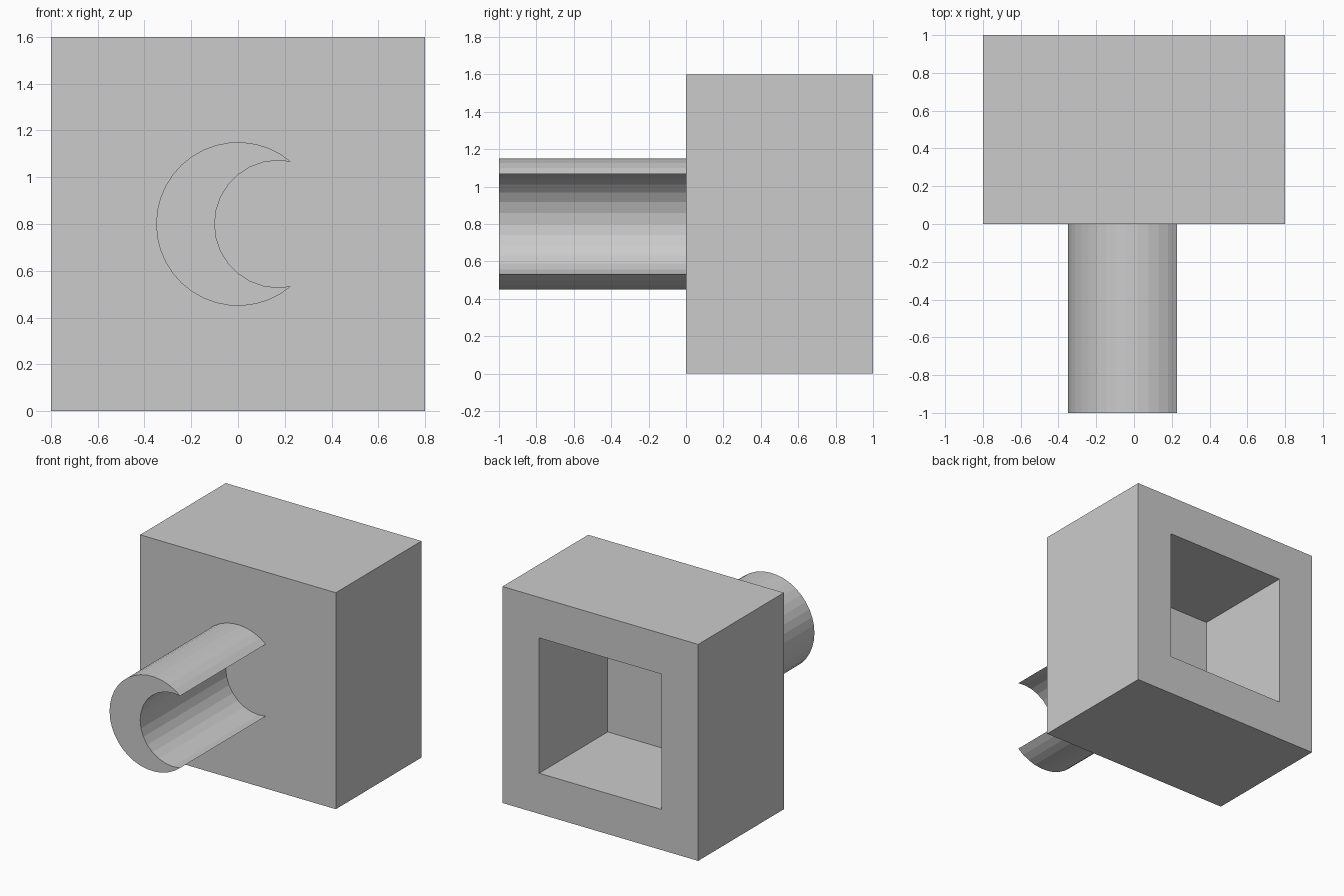
import bpy, bmesh, math

if "Cube" in bpy.data.objects:
    bpy.data.objects.remove(bpy.data.objects["Cube"])


def finish(bm, name):
    bmesh.ops.recalc_face_normals(bm, faces=bm.faces)
    mesh = bpy.data.meshes.new(name)
    bm.to_mesh(mesh)
    bm.free()
    obj = bpy.data.objects.new(name, mesh)
    bpy.context.collection.objects.link(obj)
    return obj


def arc(cx, cz, r, a0, a1, n):
    return [(cx + r * math.cos(a0 + (a1 - a0) * i / n),
             cz + r * math.sin(a0 + (a1 - a0) * i / n)) for i in range(n + 1)]


# Block with a square pocket in its back face
bm = bmesh.new()
bmesh.ops.create_cube(bm, size=1)
bmesh.ops.scale(bm, vec=(1.6, 1, 1.6), verts=bm.verts)
bmesh.ops.translate(bm, vec=(0, 0.5, 0.8), verts=bm.verts)
back = max(bm.faces, key=lambda f: f.calc_center_median().y)
bmesh.ops.inset_individual(bm, faces=[back], thickness=0.3, use_even_offset=True)
pocket = bmesh.ops.extrude_discrete_faces  # not used on a rim: walls need a region extrude
floor = bmesh.ops.extrude_face_region(bm, geom=[back])["geom"]
bmesh.ops.translate(bm, vec=(0, -0.8, 0),
                    verts=[g for g in floor if isinstance(g, bmesh.types.BMVert)])
if back.is_valid:
    bmesh.ops.delete(bm, geom=[back], context='FACES_ONLY')
finish(bm, "block")

# Crescent bar: an outer circle minus an offset inner circle, extruded forward
R, r, d, zc = 0.35, 0.272, 0.172, 0.8
tip_x = (R * R - r * r + d * d) / (2 * d)
tip_z = math.sqrt(R * R - tip_x * tip_x)
a = math.atan2(tip_z, tip_x)
b = math.atan2(tip_z, tip_x - d)
outer = arc(0, zc, R, a, 2 * math.pi - a, 28)
inner = arc(d, zc, r, 2 * math.pi - b, b, 16)
bm = bmesh.new()
face = bm.faces.new([bm.verts.new((x, 0, z)) for x, z in outer + inner[1:-1]])
ext = bmesh.ops.extrude_face_region(bm, geom=[face], use_keep_orig=True)["geom"]
bmesh.ops.translate(bm, vec=(0, -1, 0),
                    verts=[g for g in ext if isinstance(g, bmesh.types.BMVert)])
finish(bm, "crescent_bar")
